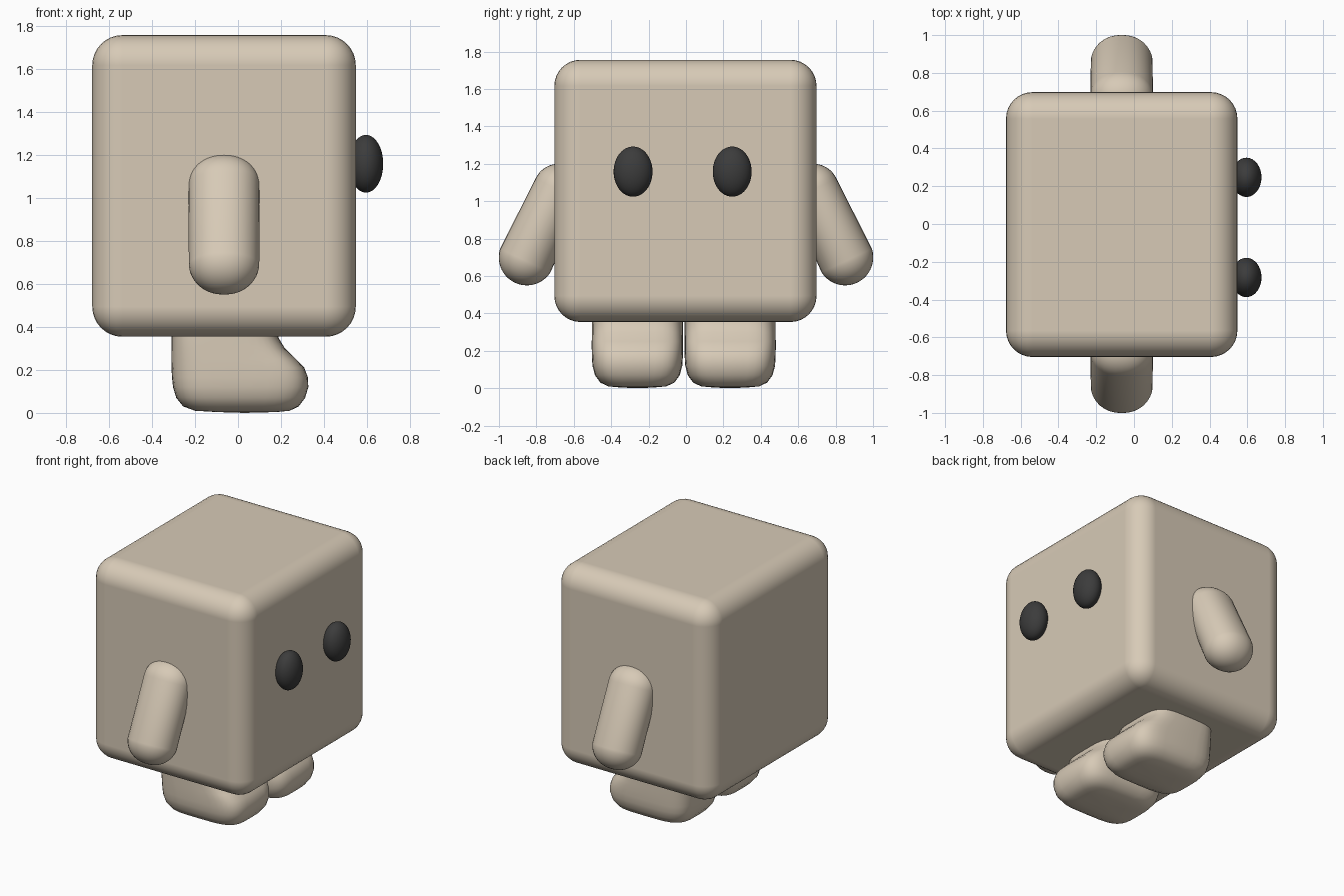
import bpy, bmesh, math
from mathutils import Vector

if "Cube" in bpy.data.objects:
    bpy.data.objects.remove(bpy.data.objects["Cube"])


def material(name, rgb):
    m = bpy.data.materials.new(name)
    m.diffuse_color = (*rgb, 1)
    m.use_nodes = True
    m.node_tree.nodes["Principled BSDF"].inputs["Base Color"].default_value = m.diffuse_color
    return m


BEIGE = material("warm beige", (0.68, 0.59, 0.47))
DARK = material("charcoal", (0.045, 0.045, 0.045))


def finish(bm, name, mat):
    bmesh.ops.recalc_face_normals(bm, faces=bm.faces)
    for f in bm.faces:
        f.smooth = True
    me = bpy.data.meshes.new(name)
    bm.to_mesh(me)
    bm.free()
    me.materials.append(mat)
    ob = bpy.data.objects.new(name, me)
    bpy.context.collection.objects.link(ob)
    return ob


def sphere(segments=32, rings=24):
    bm = bmesh.new()
    bmesh.ops.create_uvsphere(bm, u_segments=segments, v_segments=rings, radius=1)
    return bm


# Body: large block with rounded edges
bm = bmesh.new()
bmesh.ops.create_cube(bm, size=1)
for v in bm.verts:
    v.co = Vector((v.co.x * 1.225 - 0.065, v.co.y * 1.402 - 0.003, v.co.z * 1.402 + 1.055))
body = finish(bm, "body", BEIGE)
bev = body.modifiers.new("round edges", 'BEVEL')
bev.width = 0.14
bev.segments = 8
bev.harden_normals = True


# Arm: tapered capsule leaning outwards
def arm(name, side):
    top, bottom = Vector((-0.065, 0.68, 1.062)), Vector((-0.065, 0.851, 0.70))
    axis = (top - bottom).normalized()
    across = Vector((0, axis.z, -axis.y))
    bm = sphere()
    for v in bm.verts:
        upper = v.co.z > -0.001
        c, r = (top, 0.138) if upper else (bottom, 0.15)
        x = math.copysign(abs(v.co.x) ** 0.92, v.co.x) * 0.165
        p = c + Vector((x, 0, 0)) + across * v.co.y * r + axis * v.co.z * r
        v.co = Vector((p.x, p.y * side, p.z))
    finish(bm, name, BEIGE)


# Leg: rounded-rectangle rings stacked upward (z, back x, front x, half width)
LEG = [(0.004, -0.10, 0.18, 0.09), (0.010, -0.20, 0.24, 0.155),
       (0.030, -0.255, 0.282, 0.198), (0.070, -0.287, 0.312, 0.227),
       (0.120, -0.302, 0.327, 0.240), (0.165, -0.307, 0.325, 0.243),
       (0.210, -0.309, 0.308, 0.244), (0.250, -0.310, 0.270, 0.244),
       (0.300, -0.310, 0.218, 0.243), (0.350, -0.310, 0.188, 0.243),
       (0.450, -0.310, 0.180, 0.240)]


def leg(name, cy):
    n = 40
    bm = bmesh.new()
    rings = []
    for z, x0, x1, hw in LEG:
        ring = []
        for i in range(n):
            a = 2 * math.pi * i / n
            c, s = [math.copysign(abs(t) ** 0.5, t) for t in (math.cos(a), math.sin(a))]
            ring.append(bm.verts.new(((x0 + x1) / 2 + c * (x1 - x0) / 2, cy + s * hw, z)))
        rings.append(ring)
    for lo, hi in zip(rings, rings[1:]):
        for i in range(n):
            j = (i + 1) % n
            bm.faces.new((lo[i], lo[j], hi[j], hi[i]))
    foot = bm.verts.new((0.03, cy, 0))
    for i in range(n):
        bm.faces.new((foot, rings[0][(i + 1) % n], rings[0][i]))
    bm.faces.new(rings[-1])
    finish(bm, name, BEIGE)


# Eye: upright dark ellipsoid set into the face
def eye(name, cy):
    bm = sphere()
    for v in bm.verts:
        v.co = Vector((0.595 + v.co.x * 0.08, cy + v.co.y * 0.104, 1.158 + v.co.z * 0.134))
    finish(bm, name, DARK)


for label, side in (("left", 1), ("right", -1)):
    arm(label + "_arm", side)
    leg(label + "_leg", -0.012 + side * 0.248)
    eye(label + "_eye", -0.018 + side * 0.265)
